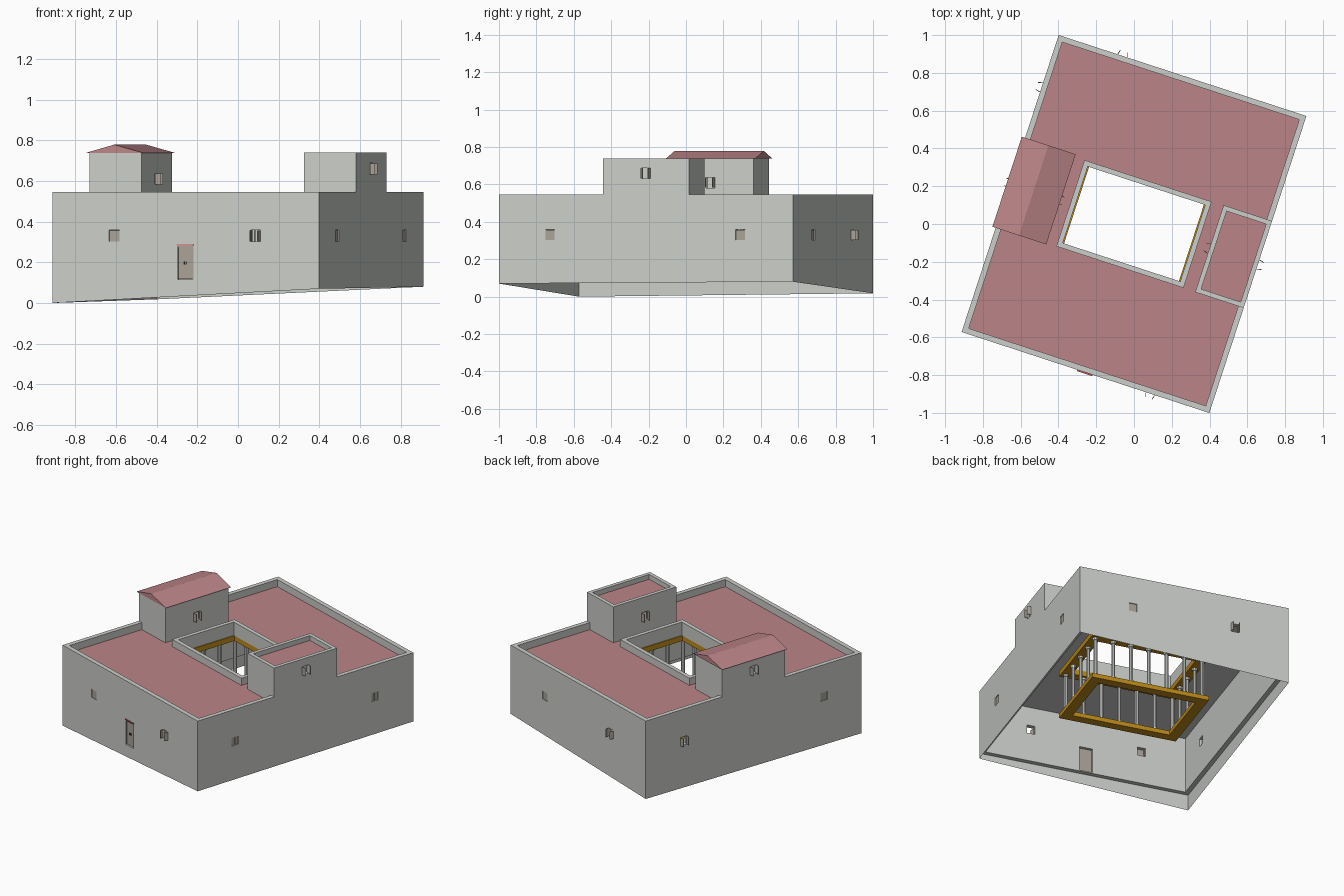
import bpy, bmesh, math
from mathutils import Matrix, Vector

if "Cube" in bpy.data.objects:
    bpy.data.objects.remove(bpy.data.objects["Cube"])

# The house is modelled square to the axes, then every part is turned together.
TURN = math.radians(-18.1)
HU, HV, TOP, BASE, ROOF = 0.69, 0.827, 0.545, 0.107, 0.497


def material(name, rgb):
    m = bpy.data.materials.new(name)
    m.diffuse_color = (*rgb, 1)
    m.use_nodes = True
    m.node_tree.nodes["Principled BSDF"].inputs["Base Color"].default_value = m.diffuse_color
    return m


WALL = material("pale_grey_plaster", (0.60, 0.62, 0.59))
TILE = material("dusty_red_roof", (0.50, 0.235, 0.245))
BEAM = material("ochre_wood", (0.52, 0.26, 0.01))
WOOD = material("taupe_shutter", (0.40, 0.36, 0.31))
RED = material("red_lintel", (0.60, 0.10, 0.10))
DARK = material("dark_metal", (0.06, 0.06, 0.06))
parts = []


def finish(name, bm, *mats):
    bmesh.ops.recalc_face_normals(bm, faces=bm.faces[:])
    me = bpy.data.meshes.new(name)
    bm.to_mesh(me)
    bm.free()
    for m in mats:
        me.materials.append(m)
    ob = bpy.data.objects.new(name, me)
    bpy.context.collection.objects.link(ob)
    parts.append(ob)
    return ob


def add_box(bm, size, matrix):
    bmesh.ops.create_cube(bm, size=1, matrix=matrix @ Matrix.Diagonal((*size, 1)))


def ring(name, outer, inner, z0, z1, *mats):
    """Rectangular frame; outer and inner are (u0, u1, v0, v1)."""
    bm = bmesh.new()
    loops = []
    for (a, b, c, d), z in ((outer, z0), (outer, z1), (inner, z1), (inner, z0)):
        loops.append([bm.verts.new((x, y, z)) for x, y in ((a, c), (b, c), (b, d), (a, d))])
    for k in range(4):
        p, q = loops[k], loops[(k + 1) % 4]
        for i in range(4):
            j = (i + 1) % 4
            bm.faces.new((p[i], p[j], q[j], q[i]))
    if len(mats) > 1:  # second colour on the upward faces
        bmesh.ops.recalc_face_normals(bm, faces=bm.faces[:])
        for f in bm.faces:
            f.material_index = int(f.normal.z > 0.5)
    return finish(name, bm, *mats)


def rect(hu, hv, cu=0.0, cv=0.0):
    return (cu - hu, cu + hu, cv - hv, cv + hv)


# Outer walls, roof slab and courtyard parapet
walls = ring("outer_walls", rect(HU, HV), rect(HU - 0.03, HV - 0.03), BASE, TOP, WALL)
ring("flat_roof", rect(HU - 0.03, HV - 0.03), rect(0.345, 0.232), ROOF - 0.012, ROOF, WALL, TILE)
ring("courtyard_parapet", rect(0.354, 0.24), rect(0.327, 0.213), 0.455, TOP, WALL)

# Thin skirt that follows the sloping ground
bm = bmesh.new()
foot = [(-HU, -HV, 0.0), (HU, -HV, 0.07), (HU, HV, 0.08), (-HU, HV, 0.018)]
low = [bm.verts.new(p) for p in foot]
high = [bm.verts.new((x, y, BASE)) for x, y, _ in foot]
for i in range(4):
    j = (i + 1) % 4
    bm.faces.new((low[i], low[j], high[j], high[i]))
finish("ground_skirt", bm, WALL)

# Rooftop rooms
T = 0.135
right_room = ring("right_roof_room", rect(T, 0.242, 0.555), rect(T - 0.025, 0.217, 0.555), ROOF, 0.74, WALL)
left_room = ring("left_roof_room", rect(T, 0.242, -0.555), rect(T - 0.025, 0.217, -0.555), ROOF, 0.74, WALL)
bm = bmesh.new()
add_box(bm, (0.222, 0.436, 0.015), Matrix.Translation((0.555, 0, 0.7)))
finish("right_room_roof", bm, TILE)

# Gabled roof of the left room
bm = bmesh.new()
ends = []
for v in (-0.247, 0.255):
    ends.append([bm.verts.new((u, v, z)) for u, z in ((-0.708, 0.738), (-0.408, 0.738), (-0.56, 0.779))])
bm.faces.new(ends[0])
bm.faces.new(ends[1])
for i in range(3):
    j = (i + 1) % 3
    bm.faces.new((ends[0][i], ends[0][j], ends[1][j], ends[1][i]))
finish("gabled_roof", bm, TILE)

# Courtyard beams and colonnade
ring("upper_beam", rect(0.385, 0.272), rect(0.32, 0.213), 0.42, 0.455, BEAM)
ring("lower_beam", rect(0.385, 0.272), rect(0.32, 0.213), 0.125, 0.155, BEAM)
NU, NV, CU, CV = 7, 5, 0.352, 0.242
spots = [(-CU + 2 * CU * i / (NU - 1), s * CV) for i in range(NU) for s in (-1, 1)]
spots += [(s * CU, -CV + 2 * CV * i / (NV - 1)) for i in range(1, NV - 1) for s in (-1, 1)]
bm = bmesh.new()
for u, v in spots:
    for r, z0, z1 in ((0.012, 0.17, 0.405), (0.018, 0.155, 0.17), (0.018, 0.405, 0.42)):
        bmesh.ops.create_cone(bm, cap_ends=True, segments=8, radius1=r, radius2=r, depth=z1 - z0,
                              matrix=Matrix.Translation((u, v, (z0 + z1) / 2)))
finish("courtyard_columns", bm, WALL)

# Openings: (wall, side quarter-turn, distance, position along wall, height, shutter angle)
W, H = 0.052, 0.056
windows = [
    (walls, 0, HV, -0.37, 0.33, 0), (walls, 0, HV, 0.36, 0.33, 75),
    (walls, 1, HU, -0.54, 0.33, 0), (walls, 1, HU, 0.53, 0.33, 0),
    (walls, 2, HV, -0.34, 0.33, 0), (walls, 2, HV, 0.335, 0.33, 75),
    (walls, 3, HU, -0.535, 0.33, 75), (walls, 3, HU, 0.54, 0.33, 0),
    (right_room, 1, HU, 0, 0.66, 75), (right_room, 3, -0.42, 0, 0.61, 75),
    (left_room, 3, HU, 0, 0.66, 75), (left_room, 1, -0.42, 0, 0.61, 75),
]
cutters = {ob: bmesh.new() for ob in (walls, right_room, left_room)}
shutters, frames = bmesh.new(), bmesh.new()
for wall, turn, dist, s, z, angle in windows:
    m = Matrix.Rotation(turn * math.pi / 2, 4, 'Z') @ Matrix.Translation((s, -dist, z))
    add_box(cutters[wall], (W, 0.09, H), m)
    for side in (-1, 1):
        hinge = Matrix.Translation((side * W / 2, -0.001 if angle else 0.006, 0))
        swing = Matrix.Rotation(math.radians(side * angle), 4, 'Z')
        add_box(shutters, (W / 2 - 0.001, 0.004, H - 0.002),
                m @ hinge @ swing @ Matrix.Translation((-side * W / 4, 0, 0)))
        add_box(frames, (0.003, 0.012, H), m @ Matrix.Translation((side * (W / 2 - 0.0015), 0.014, 0)))
finish("window_shutters", shutters, WOOD)
finish("window_frames", frames, WOOD)

# Front door with lintel and handles
door = Matrix.Translation((-0.003, -HV, 0.197))
add_box(cutters[walls], (0.085, 0.09, 0.165), door)
bm = bmesh.new()
for side in (-1, 1):
    add_box(bm, (0.037, 0.006, 0.158), door @ Matrix.Translation((side * 0.019, 0.009, 0)))
    add_box(bm, (0.005, 0.012, 0.165), door @ Matrix.Translation((side * 0.04, 0.005, 0)))
add_box(bm, (0.085, 0.012, 0.004), door @ Matrix.Translation((0, 0.005, 0.0805)))
finish("front_door", bm, WOOD)
bm = bmesh.new()
add_box(bm, (0.085, 0.008, 0.005), door @ Matrix.Translation((0, -0.003, 0.088)))
finish("door_lintel", bm, RED)
bm = bmesh.new()
for side in (-1, 1):
    add_box(bm, (0.004, 0.006, 0.014), door @ Matrix.Translation((side * 0.006, 0.004, 0)))
finish("door_handles", bm, DARK)

# Cut the openings through the walls
for wall, cut_bm in cutters.items():
    cutter = finish("opening_cutter", cut_bm, WALL)
    cutter.hide_render = True
    mod = wall.modifiers.new("openings", 'BOOLEAN')
    mod.operation, mod.solver, mod.object = 'DIFFERENCE', 'EXACT', cutter
    bpy.context.view_layer.objects.active = wall
    bpy.ops.object.modifier_apply(modifier=mod.name)
    parts.remove(cutter)
    bpy.data.objects.remove(cutter)

# Turn the whole house into place
for ob in parts:
    ob.data.transform(Matrix.Rotation(TURN, 4, 'Z'))
